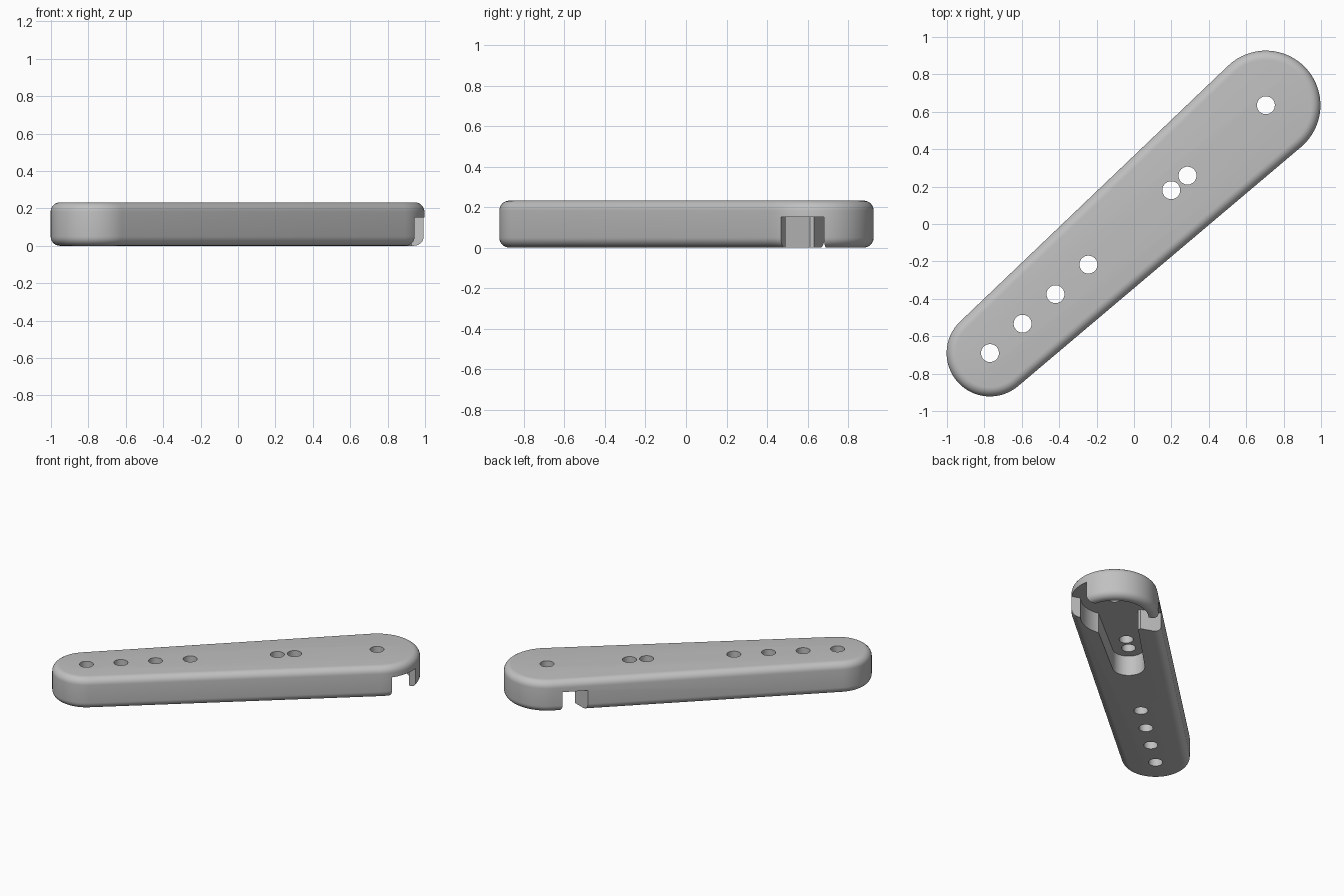
import bpy, bmesh, math
from mathutils import Matrix, Vector

cube = bpy.data.objects.get("Cube")
if cube:
    bpy.data.objects.remove(cube, do_unlink=True)

# Main sizes; local x runs along the arm, origin at the wide end's pivot
PIVOT, TIP = Vector((0.705, 0.635)), Vector((-0.77, -0.69))
AXIS = PIVOT - TIP
LENGTH = AXIS.length
WIDE, NARROW = 0.292, 0.232
HEIGHT, FILLET, POCKET = 0.232, 0.05, 0.15
PLACE = Matrix.Translation((PIVOT.x, PIVOT.y, 0)) @ Matrix.Rotation(math.atan2(AXIS.y, AXIS.x), 4, 'Z')


def arc(cx, r, start, end, n):
    return [(cx + r * math.cos(start + (end - start) * i / n),
             r * math.sin(start + (end - start) * i / n)) for i in range(n + 1)]


def tapered_slot(x1, r1, x2, r2, n=32):
    """Outline around two circles, x1 > x2."""
    a = math.pi / 2 + math.asin((r1 - r2) / (x1 - x2))
    return arc(x1, r1, -a, a, n) + arc(x2, r2, a, 2 * math.pi - a, n)


def loft(name, layers):
    """Solid through equal-length outlines given as (outline, z)."""
    bm = bmesh.new()
    rings = [[bm.verts.new((x, y, z)) for x, y in pts] for pts, z in layers]
    n = len(rings[0])
    for low, high in zip(rings, rings[1:]):
        for i in range(n):
            j = (i + 1) % n
            bm.faces.new((low[i], low[j], high[j], high[i]))
    bm.faces.new(rings[0][::-1])
    bm.faces.new(rings[-1])
    bmesh.ops.recalc_face_normals(bm, faces=bm.faces)
    bm.transform(PLACE)
    mesh = bpy.data.meshes.new(name)
    bm.to_mesh(mesh)
    bm.free()
    obj = bpy.data.objects.new(name, mesh)
    bpy.context.collection.objects.link(obj)
    return obj


def prism(name, pts, top):
    return loft(name, [(pts, -0.1), (pts, top)])


# Arm body with rounded top and bottom rims
steps = 7
lower = [(FILLET * (1 - math.sin(t)), FILLET * (1 - math.cos(t)))
         for t in (math.pi / 2 * i / steps for i in range(steps + 1))]
profile = lower + [(inset, HEIGHT - z) for inset, z in reversed(lower)]
arm = loft("lever_arm", [(tapered_slot(0, WIDE - d, -LENGTH, NARROW - d), z) for d, z in profile])

# Underside pocket: hub recess, long channel and slanted cross slot
cutters = [
    prism("hub_cutter", arc(0, 0.23, 0, math.tau * 63 / 64, 63), POCKET),
    prism("channel_cutter", tapered_slot(0, 0.145, -0.68, 0.11), POCKET),
]
edges = [(Vector((-0.068, 0.285)), Vector((0.246, -0.16))),
         (Vector((-0.245, 0.285)), Vector((0.065, -0.28)))]
(a, b), (c, d) = [(p + (p - q) * 0.3, q + (q - p) * 0.3) for p, q in edges]
cutters.append(prism("cross_cutter", [a, c, d, b], POCKET))

# Through holes along the centre line
for x in (0, -0.563, -0.68, -1.275, -1.512, -1.748, -LENGTH):
    cutters.append(prism("hole_cutter", arc(x, 0.048, 0, math.tau * 31 / 32, 31), HEIGHT + 0.1))

bpy.context.view_layer.objects.active = arm
arm.select_set(True)
for cutter in cutters:
    cutter.hide_render = True
    mod = arm.modifiers.new("cut", 'BOOLEAN')
    mod.operation, mod.solver, mod.object = 'DIFFERENCE', 'EXACT', cutter
    bpy.ops.object.modifier_apply(modifier=mod.name)
    bpy.data.objects.remove(cutter, do_unlink=True)

# Plain grey plastic
grey = bpy.data.materials.new("grey_plastic")
grey.use_nodes = True
colour = (0.53, 0.53, 0.53, 1)
grey.diffuse_color = colour
grey.node_tree.nodes["Principled BSDF"].inputs["Base Color"].default_value = colour
arm.data.materials.clear()
arm.data.materials.append(grey)
bpy.ops.object.shade_smooth_by_angle(angle=math.radians(30))
